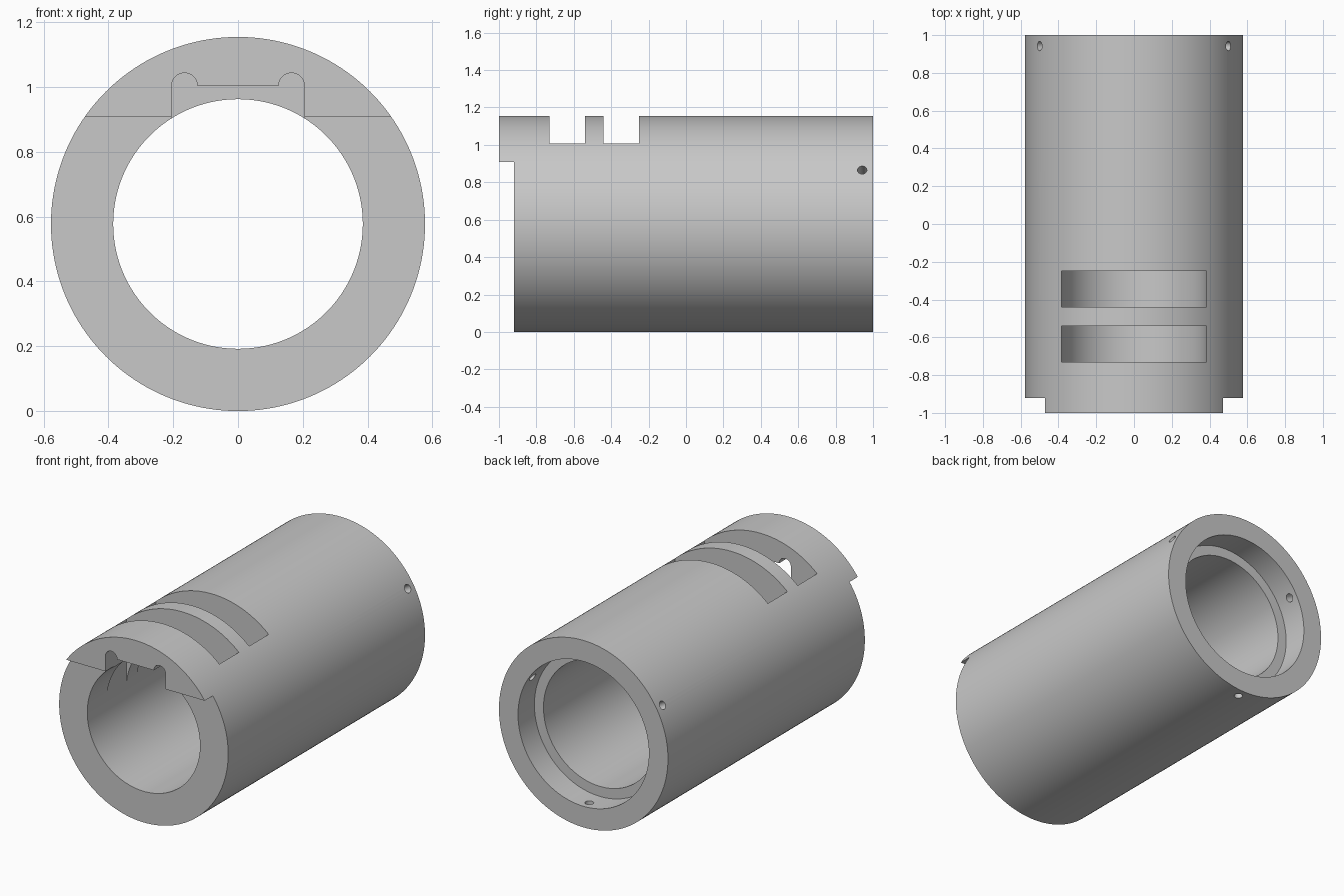
import bpy, bmesh
from math import pi, sin, cos, radians
from mathutils import Matrix, Vector

cube = bpy.data.objects.get("Cube")
if cube:
    bpy.data.objects.remove(cube, do_unlink=True)

R_OUT, R_BORE, R_COUNTER = 0.577, 0.385, 0.447
AXIS_Z = R_OUT
SEGMENTS = 160

grey = bpy.data.materials.new("satin grey")
grey.use_nodes = True
colour = (0.58, 0.58, 0.58, 1)
grey.diffuse_color = colour
grey.node_tree.nodes["Principled BSDF"].inputs["Base Color"].default_value = colour


def make_object(name, bm):
    bmesh.ops.recalc_face_normals(bm, faces=bm.faces)
    mesh = bpy.data.meshes.new(name)
    bm.to_mesh(mesh)
    bm.free()
    mesh.materials.append(grey)
    obj = bpy.data.objects.new(name, mesh)
    bpy.context.collection.objects.link(obj)
    return obj


def lathe(name, profile):
    """Spin a closed (radius, y) profile around the horizontal axis."""
    bm = bmesh.new()
    rings = []
    for i in range(SEGMENTS):
        a = 2 * pi * i / SEGMENTS
        rings.append([bm.verts.new((r * cos(a), y, AXIS_Z + r * sin(a)))
                      for r, y in profile])
    n = len(profile)
    for i in range(SEGMENTS):
        a, b = rings[i], rings[(i + 1) % SEGMENTS]
        for j in range(n):
            k = (j + 1) % n
            bm.faces.new((a[j], a[k], b[k], b[j]))
    return make_object(name, bm)


def prism(name, outline, y0, y1):
    """Extrude an (x, z) outline from y0 to y1."""
    bm = bmesh.new()
    face = bm.faces.new([bm.verts.new((x, y0, z)) for x, z in outline])
    new = bmesh.ops.extrude_face_region(bm, geom=[face])["geom"]
    bmesh.ops.translate(bm, vec=(0, y1 - y0, 0),
                        verts=[v for v in new if isinstance(v, bmesh.types.BMVert)])
    return make_object(name, bm)


def rectangle(half_x, z0, z1):
    return [(-half_x, z0), (half_x, z0), (half_x, z1), (-half_x, z1)]


def cut(body, cutter):
    cutter.hide_render = True
    mod = body.modifiers.new(cutter.name, 'BOOLEAN')
    mod.operation = 'DIFFERENCE'
    mod.solver = 'EXACT'
    mod.object = cutter
    bpy.context.view_layer.objects.active = body
    bpy.ops.object.modifier_apply(modifier=mod.name)
    bpy.data.objects.remove(cutter, do_unlink=True)


# Tube with a stepped counterbore at the back
sleeve = lathe("sleeve", [(R_OUT, -1), (R_OUT, 1), (R_COUNTER, 1),
                          (R_COUNTER, 0.84), (R_BORE, 0.84), (R_BORE, -1)])

# Front lip is kept only at the top, as a tab
cut(sleeve, prism("lip_cutter", rectangle(0.8, -0.2, 0.908), -1.2, -0.92))

# Two windows as wide as the bore
for y0, y1 in ((-0.73, -0.54), (-0.44, -0.25)):
    cut(sleeve, prism("window_cutter", rectangle(0.384, 0.6, 1.4), y0, y1))

# Keyway with rounded corner reliefs, from the front into the first window
half, relief, top = 0.205, 0.04, 1.003
arc = [(half - relief + relief * cos(pi * i / 16), top + relief * sin(pi * i / 16))
       for i in range(17)]
outline = [(half, 0.7)] + arc
outline += [(-x, z) for x, z in reversed(outline)]
cut(sleeve, prism("keyway_cutter", outline, -1.2, -0.7))

# Three radial screw holes near the back
for degrees in (30, 150, 270):
    a = radians(degrees)
    direction = Vector((cos(a), 0, sin(a)))
    place = Matrix.Translation(Vector((0, 0.942, AXIS_Z)) + direction * 0.52)
    turn = direction.to_track_quat('Z', 'Y').to_matrix().to_4x4()
    bm = bmesh.new()
    bmesh.ops.create_cone(bm, cap_ends=True, segments=24, radius1=0.025,
                          radius2=0.025, depth=0.3, matrix=place @ turn)
    cut(sleeve, make_object("screw_hole_cutter", bm))

# Smooth round walls, crisp edges
bpy.ops.object.select_all(action='DESELECT')
sleeve.select_set(True)
bpy.context.view_layer.objects.active = sleeve
bpy.ops.object.shade_smooth_by_angle(angle=radians(25))
